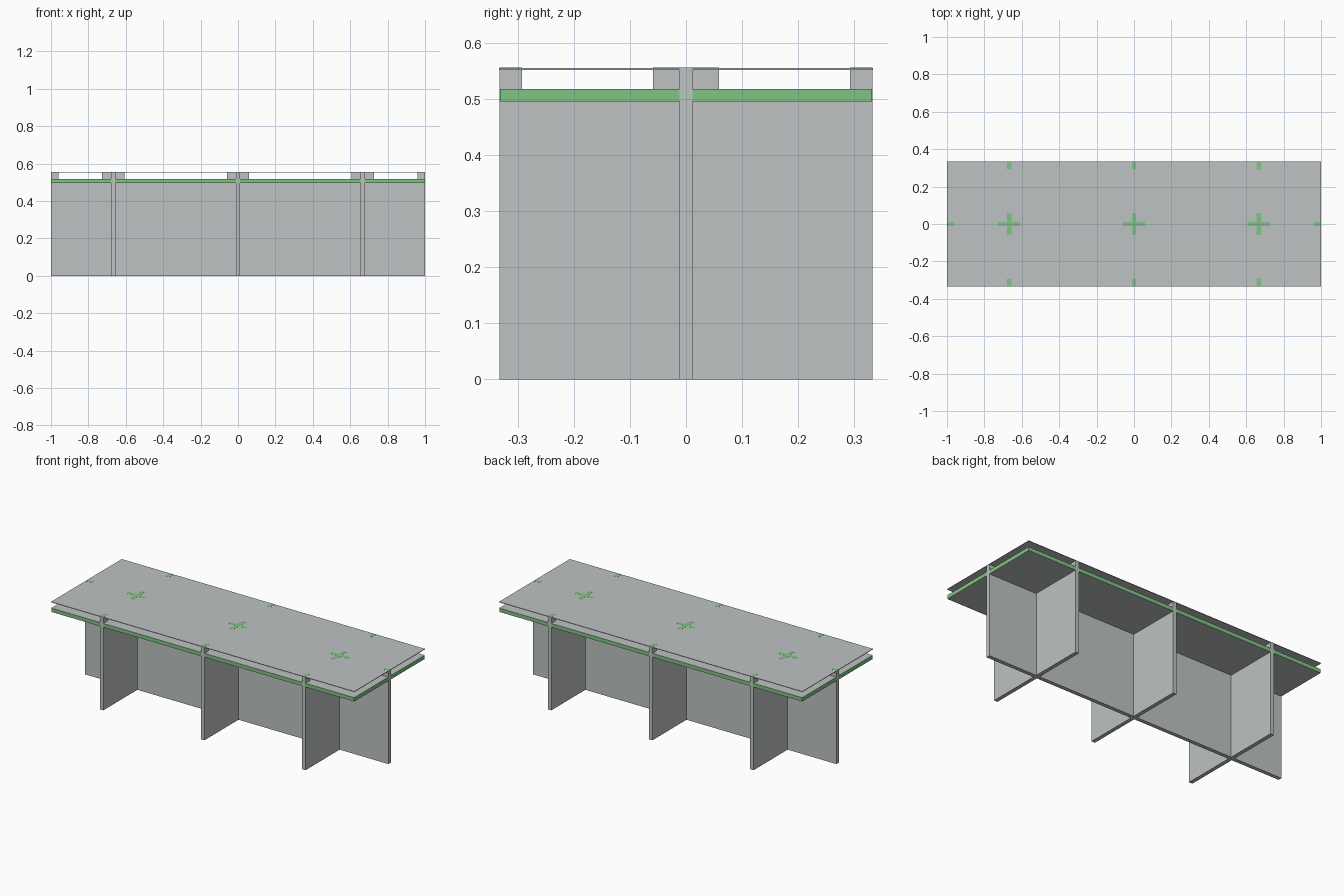
import bpy
import bmesh
from mathutils import Matrix, Vector

cube = bpy.data.objects.get("Cube")
if cube:
    bpy.data.objects.remove(cube, do_unlink=True)


def make_material(name, rgb):
    mat = bpy.data.materials.new(name)
    mat.use_nodes = True
    color = (*rgb, 1.0)
    mat.diffuse_color = color
    mat.node_tree.nodes["Principled BSDF"].inputs["Base Color"].default_value = color
    return mat


GREY = make_material("pale grey", (0.51, 0.545, 0.54))
GREEN = make_material("edge green", (0.22, 0.55, 0.225))

HALF_X, HALF_Y = 1.0, 0.333
THICK = 0.023
SHOULDER, SLAB_TOP = 0.495, 0.518
PLATE_BOTTOM, PLATE_TOP = 0.552, 0.5555
TAB_TOP = PLATE_TOP + 0.0004
TAB_HALF, END_TAB = 0.059, 0.04
CROSS_X = (-0.667, 0.0, 0.667)


def finish(bm, name, is_green):
    """Store the mesh with green on the faces picked by the rule."""
    bmesh.ops.recalc_face_normals(bm, faces=bm.faces)
    for face in bm.faces:
        face.material_index = int(is_green(face))
    mesh = bpy.data.meshes.new(name)
    bm.to_mesh(mesh)
    bm.free()
    mesh.materials.append(GREY)
    mesh.materials.append(GREEN)
    obj = bpy.data.objects.new(name, mesh)
    bpy.context.collection.objects.link(obj)
    return obj


def board(name, hx, hy, bottom, top, is_green):
    bm = bmesh.new()
    bmesh.ops.create_cube(bm, size=1.0)
    bmesh.ops.transform(bm, verts=bm.verts, matrix=(
        Matrix.Translation((0, 0, (bottom + top) / 2))
        @ Matrix.Diagonal((2 * hx, 2 * hy, top - bottom, 1))))
    return finish(bm, name, is_green)


def tabbed_panel(name, half, centers, place):
    """Upright panel along local x whose tabs pass up through the boards."""
    tabs = [(-half, -half + END_TAB)]
    tabs += [(c - TAB_HALF, c + TAB_HALF) for c in centers]
    tabs.append((half - END_TAB, half))
    outline = [(-half, 0)]
    for i, (a, b) in enumerate(tabs):
        if i > 0:
            outline.append((a, SHOULDER))
        outline += [(a, TAB_TOP), (b, TAB_TOP)]
        if i < len(tabs) - 1:
            outline.append((b, SHOULDER))
    outline.append((half, 0))
    bm = bmesh.new()
    face = bm.faces.new([bm.verts.new((x, -THICK / 2, z)) for x, z in outline])
    new = bmesh.ops.extrude_face_region(bm, geom=[face])["geom"]
    bmesh.ops.translate(bm, vec=Vector((0, THICK, 0)),
                        verts=[v for v in new if isinstance(v, bmesh.types.BMVert)])
    bmesh.ops.transform(bm, matrix=place, verts=bm.verts)
    return finish(bm, name, lambda f: f.normal.z > 0.9
                  and f.calc_center_median().z > PLATE_BOTTOM)


# Interlocking upright panels
tabbed_panel("long_panel", HALF_X - 0.0005, CROSS_X, Matrix.Identity(4))
for side, x in zip(("right", "middle", "left"), CROSS_X):
    tabbed_panel(side + "_cross_panel", HALF_Y - 0.0005, (0.0,),
                 Matrix.Translation((x, 0, 0)) @ Matrix.Rotation(1.5707963, 4, "Z"))

# Lower board with green edges, just inside the panel ends
board("lower_board", HALF_X - 0.001, HALF_Y - 0.001, SHOULDER, SLAB_TOP,
      lambda f: abs(f.normal.z) < 0.5)

# Thin table top carried on the tabs
board("table_top", HALF_X, HALF_Y, PLATE_BOTTOM, PLATE_TOP, lambda f: False)
